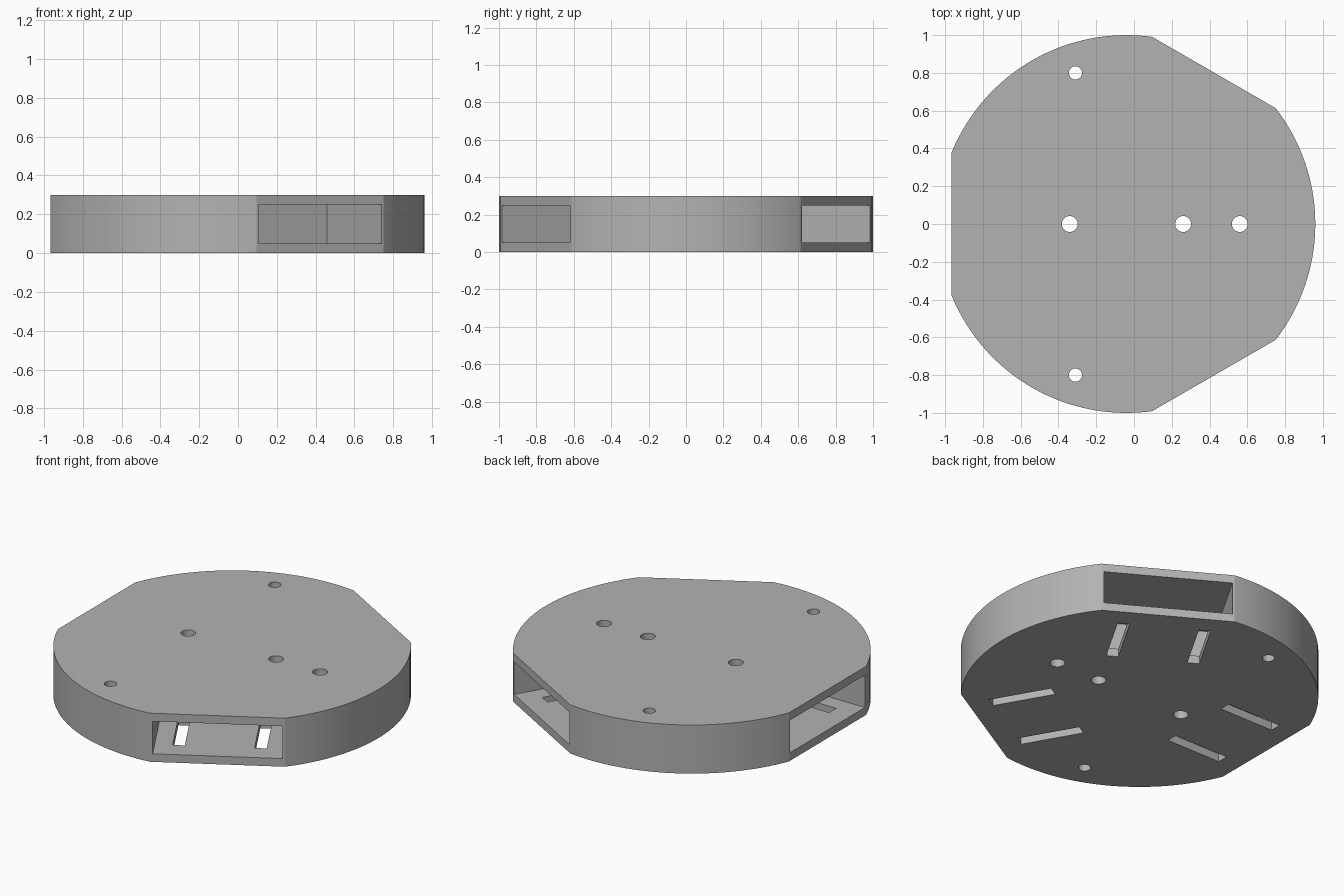
import bpy
import bmesh
from math import radians, degrees, acos, cos, sin
from mathutils import Matrix, Vector

cube = bpy.data.objects.get("Cube")
if cube:
    bpy.data.objects.remove(cube)

HEIGHT = 0.3
CENTRE = Vector((-0.04, 0, 0))
FLAT = 0.926                      # distance from the disc centre to each flat
SIDES = (60, 180, 300)            # directions of the three flats, in degrees
HOLES = [(-0.34, 0, 0.042), (0.26, 0, 0.042), (0.56, 0, 0.042),
         (-0.31, 0.8, 0.035), (-0.31, -0.8, 0.035)]

grey = bpy.data.materials.new("plain grey")
grey.use_nodes = True
colour = (0.45, 0.45, 0.45, 1)
grey.diffuse_color = colour
grey.node_tree.nodes["Principled BSDF"].inputs["Base Color"].default_value = colour


def make_object(name, bm):
    bmesh.ops.recalc_face_normals(bm, faces=bm.faces)
    mesh = bpy.data.meshes.new(name)
    bm.to_mesh(mesh)
    bm.free()
    mesh.materials.append(grey)
    obj = bpy.data.objects.new(name, mesh)
    bpy.context.collection.objects.link(obj)
    return obj


def add_box(bm, side, near, far, across, width, low, high):
    """Box measured outward from the disc centre along one side direction."""
    size = Matrix.Diagonal((far - near, width, high - low, 1))
    place = Matrix.Translation(((near + far) / 2, across, (low + high) / 2))
    turn = Matrix.Translation(CENTRE) @ Matrix.Rotation(radians(side), 4, 'Z')
    bmesh.ops.create_cube(bm, size=1, matrix=turn @ place @ size)


# Disc outline: three arcs joined by straight flats
bm = bmesh.new()
half = degrees(acos(FLAT))
steps = 32
outline = []
for side in SIDES:
    for i in range(steps + 1):
        a = radians(side + half + (120 - 2 * half) * i / steps)
        outline.append(bm.verts.new(CENTRE + Vector((cos(a), sin(a), 0))))
base = bm.faces.new(outline)
top = bmesh.ops.extrude_face_region(bm, geom=[base])["geom"]
bmesh.ops.translate(bm, vec=(0, 0, HEIGHT),
                    verts=[v for v in top if isinstance(v, bmesh.types.BMVert)])
body = make_object("disc_body", bm)

# Side pockets and the paired slots through their floors
pockets, slots = bmesh.new(), bmesh.new()
for side in SIDES:
    add_box(pockets, side, 0.366, 1.1, 0, 0.73, 0.05, 0.25)
    for across in (-0.23, 0.23):
        add_box(slots, side, 0.43, 0.8, across, 0.068, -0.05, 0.1)

# Round through holes
holes = bmesh.new()
for x, y, r in HOLES:
    bmesh.ops.create_cone(holes, cap_ends=True, segments=32, radius1=r, radius2=r,
                          depth=1, matrix=Matrix.Translation((x, y, HEIGHT / 2)))

bpy.context.view_layer.objects.active = body
for name, cutter_mesh in (("pocket_cutter", pockets), ("slot_cutter", slots),
                          ("hole_cutter", holes)):
    cutter = make_object(name, cutter_mesh)
    cutter.hide_render = True
    mod = body.modifiers.new(name, 'BOOLEAN')
    mod.operation = 'DIFFERENCE'
    mod.solver = 'EXACT'
    mod.object = cutter
    bpy.ops.object.modifier_apply(modifier=mod.name)
    bpy.data.objects.remove(cutter)

# Smooth curved walls, sharp rims
bpy.ops.object.select_all(action='DESELECT')
body.select_set(True)
bpy.ops.object.shade_smooth_by_angle(angle=radians(15))
